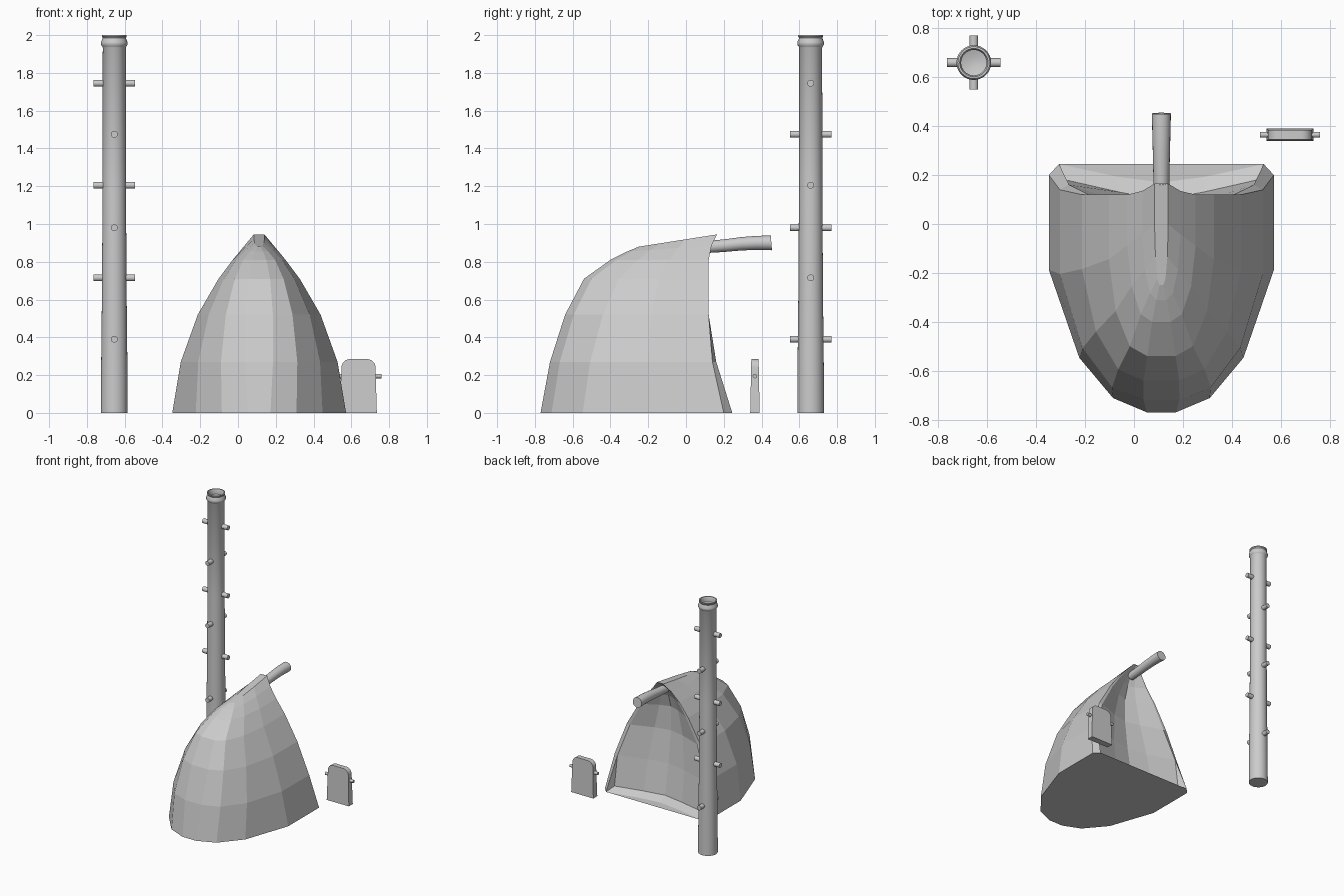
import bpy, bmesh, math
from mathutils import Vector, Matrix

cube = bpy.data.objects.get("Cube")
if cube:
    bpy.data.objects.remove(cube)

grey = bpy.data.materials.new("plain_grey")
grey.use_nodes = True
COLOUR = (0.6, 0.6, 0.6, 1)
grey.diffuse_color = COLOUR
grey.node_tree.nodes["Principled BSDF"].inputs["Base Color"].default_value = COLOUR


def finish(name, bm, smooth=False):
    bmesh.ops.remove_doubles(bm, verts=bm.verts, dist=0.0005)
    bmesh.ops.recalc_face_normals(bm, faces=bm.faces)
    mesh = bpy.data.meshes.new(name)
    bm.to_mesh(mesh)
    bm.free()
    mesh.materials.append(grey)
    obj = bpy.data.objects.new(name, mesh)
    bpy.context.collection.objects.link(obj)
    if smooth:
        bpy.ops.object.select_all(action='DESELECT')
        obj.select_set(True)
        bpy.context.view_layer.objects.active = obj
        bpy.ops.object.shade_smooth_by_angle(angle=math.radians(35))
    return obj


def bridge(bm, a, b, closed=False):
    n = len(a)
    for i in range(n if closed else n - 1):
        j = (i + 1) % n
        bm.faces.new((a[i], a[j], b[j], b[i]))


def ring(bm, centre, radius, u, v, sides):
    return [bm.verts.new(Vector(centre) + radius * (math.cos(t) * Vector(u) + math.sin(t) * Vector(v)))
            for t in (2 * math.pi * i / sides for i in range(sides))]


def loft(name, rings_of, smooth=True):
    bm = bmesh.new()
    rings = rings_of(bm)
    for a, b in zip(rings, rings[1:]):
        bridge(bm, a, b, True)
    bm.faces.new(rings[0])
    bm.faces.new(rings[-1])
    return finish(name, bm, smooth)


def peg(name, centre, axis, length, radius):
    bm = bmesh.new()
    turn = Vector((0, 0, 1)).rotation_difference(Vector(axis)).to_matrix().to_4x4()
    bmesh.ops.create_cone(bm, cap_ends=True, segments=16, radius1=radius, radius2=radius,
                          depth=length, matrix=Matrix.Translation(centre) @ turn)
    finish(name, bm, True)


# Hood: faceted shell with a recessed rear wall
CX = 0.112
# half width, front y, front z, rim y, rim z, inner rim y, wall centre y
LEVELS = [
    (0.46, -0.77, 0.0, 0.2, 0.0, 0.245, 0.17),
    (0.415, -0.72, 0.27, 0.14, 0.27, 0.16, 0.06),
    (0.325, -0.64, 0.52, 0.12, 0.52, 0.12, 0.03),
    (0.215, -0.54, 0.71, 0.12, 0.71, 0.12, 0.03),
    (0.14, -0.4, 0.81, 0.12, 0.81, 0.12, 0.06),
    (0.078, -0.31, 0.855, 0.135, 0.885, 0.135, 0.1),
    (0.028, -0.25, 0.88, 0.165, 0.945, 0.165, 0.16),
]
LOW = ((0.13, 0), (0.43, 0.06), (0.73, 0.23), (1, 0.6), (1, 1))
HIGH = ((0.27, 0), (0.6, 0.06), (0.87, 0.28), (1, 0.6), (1, 1))


def half_section(level, k):
    w, yf, zf, yr, zr, yi, yc = level
    pts = []
    for (xa, ta), (xb, tb) in zip(LOW, HIGH):
        x, t = xa + (xb - xa) * k, ta + (tb - ta) * k
        pts.append((w * x, yf + (yr - yf) * t, zf + (zr - zf) * t))
    return pts


bm = bmesh.new()
outer, wall = [], []
for n, level in enumerate(LEVELS):
    pts = half_section(level, min(1, n / 3))
    w, yf, zf, yr, zr, yi, yc = level
    pts.append((w * 0.91, yi, zr))
    full = [(-x, y, z) for x, y, z in reversed(pts)] + pts
    outer.append([bm.verts.new((CX + x, y, z)) for x, y, z in full])
    mid = 0.3 * yi + 0.7 * yc
    inner = [(0.38 * w, mid, zr), (0, yc, zr), (-0.38 * w, mid, zr)]
    wall.append([outer[-1][-1]] + [bm.verts.new((CX + x, y, z)) for x, y, z in inner] + [outer[-1][0]])
for rows in (outer, wall[1:]):
    for a, b in zip(rows, rows[1:]):
        bridge(bm, a, b)
# Sloping sill at the foot of the rear wall
sill = [bm.verts.new((CX + x, y, 0.03)) for x, y in
        ((0.39, 0.18), (0.17, 0.13), (0, 0.1), (-0.17, 0.13), (-0.39, 0.18))]
bridge(bm, wall[0], sill)
bridge(bm, sill, wall[1])
bm.faces.new((wall[0][0], sill[0], wall[1][0]))
bm.faces.new((wall[0][-1], wall[1][-1], sill[-1]))
# Floor and ridge, joined across the mirror line
for row, back in ((outer[0], wall[0]), (outer[-1], wall[-1])):
    n = len(row)
    for i in range(n // 2 - 1):
        bm.faces.new((row[i], row[i + 1], row[n - 2 - i], row[n - 1 - i]))
    bm.faces.new(back)
finish("hood", bm)

# Curved spout at the peak of the hood
SPOUT = ((0.1, 0.878, 0.032), (0.2, 0.885, 0.033), (0.29, 0.895, 0.035),
         (0.37, 0.9, 0.037), (0.452, 0.9, 0.039))
loft("spout", lambda bm: [ring(bm, (CX, y, z), r, (1, 0, 0), (0, -0.08, 1), 20) for y, z, r in SPOUT])

# Pole with a flared collar and a shallow cup at the top
PX, PY = -0.655, 0.66
POLE = ((0.071, 0), (0.07, 0.2), (0.065, 0.66), (0.062, 1.2), (0.061, 1.935), (0.064, 1.94),
        (0.071, 1.95), (0.071, 1.962), (0.061, 1.985), (0.066, 1.992), (0.066, 2.0),
        (0.058, 2.0), (0.052, 1.985), (0.052, 1.96), (0.02, 1.95))
loft("pole", lambda bm: [ring(bm, (PX, PY, z), r, (1, 0, 0), (0, 1, 0), 32) for r, z in POLE])

# Climbing pegs alternate in direction up the pole
for i, z in enumerate((0.39, 0.715, 0.98, 1.205, 1.475, 1.745)):
    peg("pole_peg_%d" % (i + 1), (PX, PY, z), (i % 2, 1 - i % 2, 0), 0.22, 0.018)

# Small tapered board with rounded upper corners
DX, DY, R = 0.638, 0.365, 0.045
arc = [(0.09 - R + R * math.cos(t), 0.285 - R + R * math.sin(t))
       for t in (math.pi / 2 * i / 6 for i in range(7))]
half = [(0.097, 0)] + arc
outline = half + [(-x, z) for x, z in reversed(half)]
bm = bmesh.new()
sides = [[bm.verts.new((DX + x, DY + s * (0.025 - 0.02 * z), z)) for x, z in outline] for s in (-1, 1)]
bridge(bm, sides[0], sides[1], True)
for side in sides:
    bm.faces.new(side)
finish("board", bm, True)
peg("board_peg", (DX, DY, 0.195), (1, 0, 0), 0.246, 0.012)
